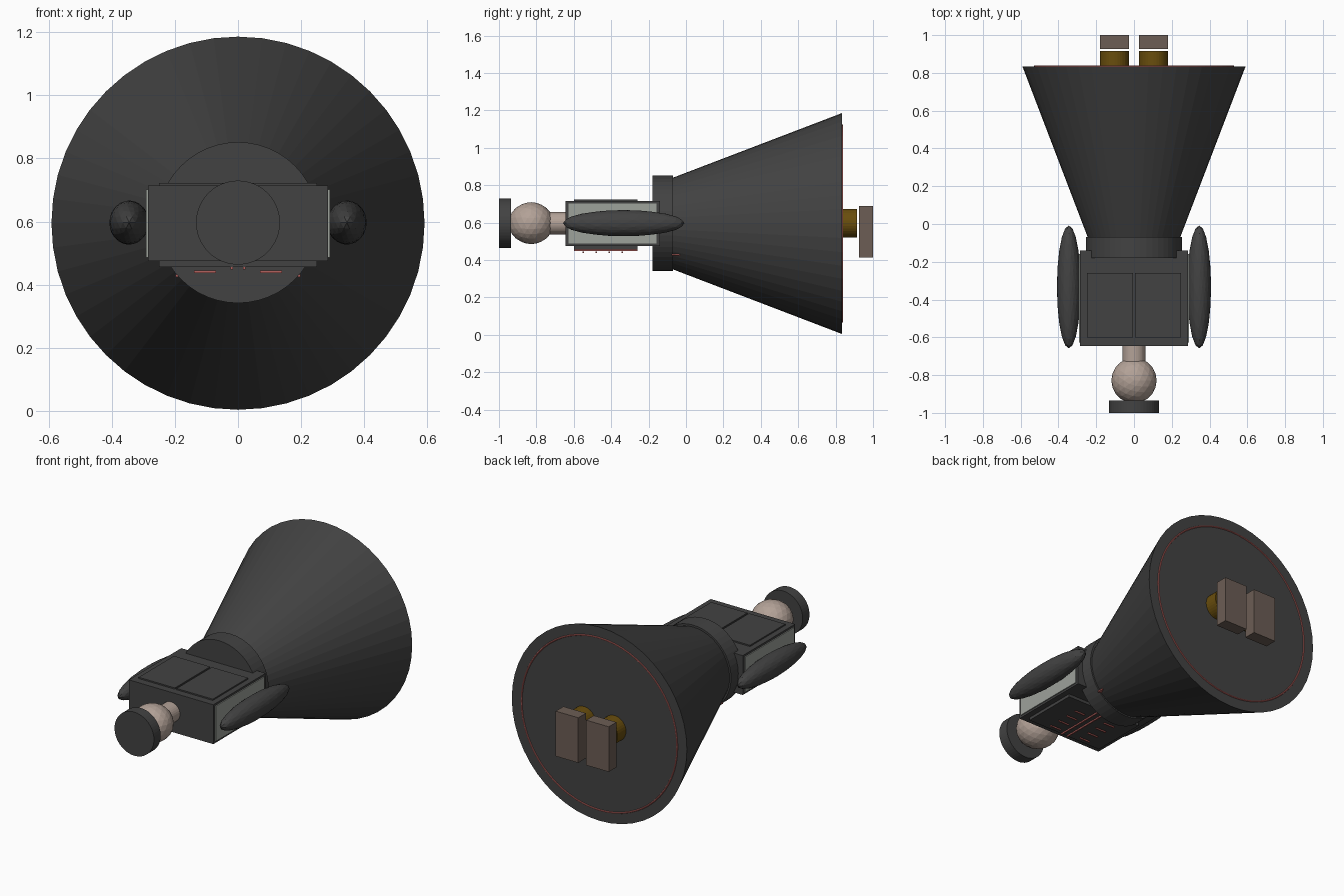
import bpy, math

if "Cube" in bpy.data.objects:
    bpy.data.objects.remove(bpy.data.objects["Cube"])

CZ = 0.597  # height of the body axis (figure lies along y)


def mat(name, rgb):
    m = bpy.data.materials.new(name)
    m.diffuse_color = (*rgb, 1)
    m.use_nodes = True
    m.node_tree.nodes["Principled BSDF"].inputs["Base Color"].default_value = m.diffuse_color
    return m


DARK = mat("dark_cloth", (0.055, 0.055, 0.055))
SKIN = mat("skin", (0.45, 0.36, 0.31))
PINK = mat("pink_trim", (0.45, 0.12, 0.11))
GOLD = mat("stocking", (0.14, 0.075, 0.004))
SHOE = mat("shoe", (0.15, 0.11, 0.09))
PALE = mat("pale_panel", (0.34, 0.36, 0.33))


def finish(name, material):
    o = bpy.context.object
    o.name = name
    o.data.materials.append(material)
    return o


def box(name, x, y, z, material):
    """Box from (min, max) ranges."""
    bpy.ops.mesh.primitive_cube_add(size=1, location=[(a + b) / 2 for a, b in (x, y, z)])
    bpy.context.object.scale = [b - a for a, b in (x, y, z)]
    return finish(name, material)


def tube(name, y0, y1, r0, r1, material, x=0, sides=48, z=CZ):
    """Cylinder or cone frustum along y."""
    bpy.ops.mesh.primitive_cone_add(vertices=sides, radius1=r0, radius2=r1, depth=y1 - y0,
                                    location=(x, (y0 + y1) / 2, z),
                                    rotation=(-math.pi / 2, 0, 0))
    return finish(name, material)


def ball(name, loc, scale, material):
    bpy.ops.mesh.primitive_ico_sphere_add(subdivisions=3, radius=1, location=loc)
    bpy.context.object.scale = scale
    return finish(name, material)


# Hat, head and neck
tube("hat", -1.0, -0.935, 0.133, 0.133, DARK)
ball("head", (0, -0.828, CZ), (0.12, 0.12, 0.112), SKIN)
tube("neck", -0.74, -0.62, 0.06, 0.06, SKIN, sides=32)

# Torso, waistband and skirt
box("torso", (-0.285, 0.285), (-0.645, -0.14), (0.475, 0.715), DARK)
tube("waistband", -0.18, -0.07, 0.255, 0.255, DARK)
tube("skirt", -0.075, 0.835, 0.243, 0.591, DARK, z=0.595)

# Hem trim
bpy.ops.mesh.primitive_torus_add(major_radius=0.525, minor_radius=0.005, major_segments=64,
                                 minor_segments=8, location=(0, 0.835, 0.595),
                                 rotation=(math.pi / 2, 0, 0))
finish("hem_trim", PINK)

# Bodice front (underside) and waist ribbon
box("bodice_front", (-0.25, 0.25), (-0.6, -0.26), (0.457, 0.48), DARK)
box("waist_ribbon", (-0.198, 0.198), (-0.075, -0.03), (0.424, 0.432), PINK)

for side, s in (("left", -1), ("right", 1)):
    def span(a, b):
        return tuple(sorted((s * a, s * b)))

    # Arms, torso side and back panels
    ball(side + "_arm", (s * 0.345, -0.333, CZ), (0.063, 0.325, 0.07), DARK)
    box(side + "_side_panel", span(0.28, 0.291), (-0.628, -0.158), (0.487, 0.702), PALE)
    box(side + "_back_panel", span(0.006, 0.25), (-0.6, -0.26), (0.71, 0.723), DARK)
    # Bodice seams and laces
    box(side + "_bodice_seam", span(0.016, 0.024), (-0.6, -0.26), (0.449, 0.46), PINK)
    for i in range(4):
        y = -0.55 + 0.07 * i
        box(f"{side}_lace_{i + 1}", span(0.07, 0.14), (y - 0.004, y + 0.004), (0.437, 0.445), PINK)
    # Legs and shoes
    tube(side + "_leg", 0.6, 0.915, 0.077, 0.077, GOLD, x=s * 0.103, sides=32)
    box(side + "_shoe", span(0.027, 0.179), (0.926, 1.0), (0.413, 0.688), SHOE)
